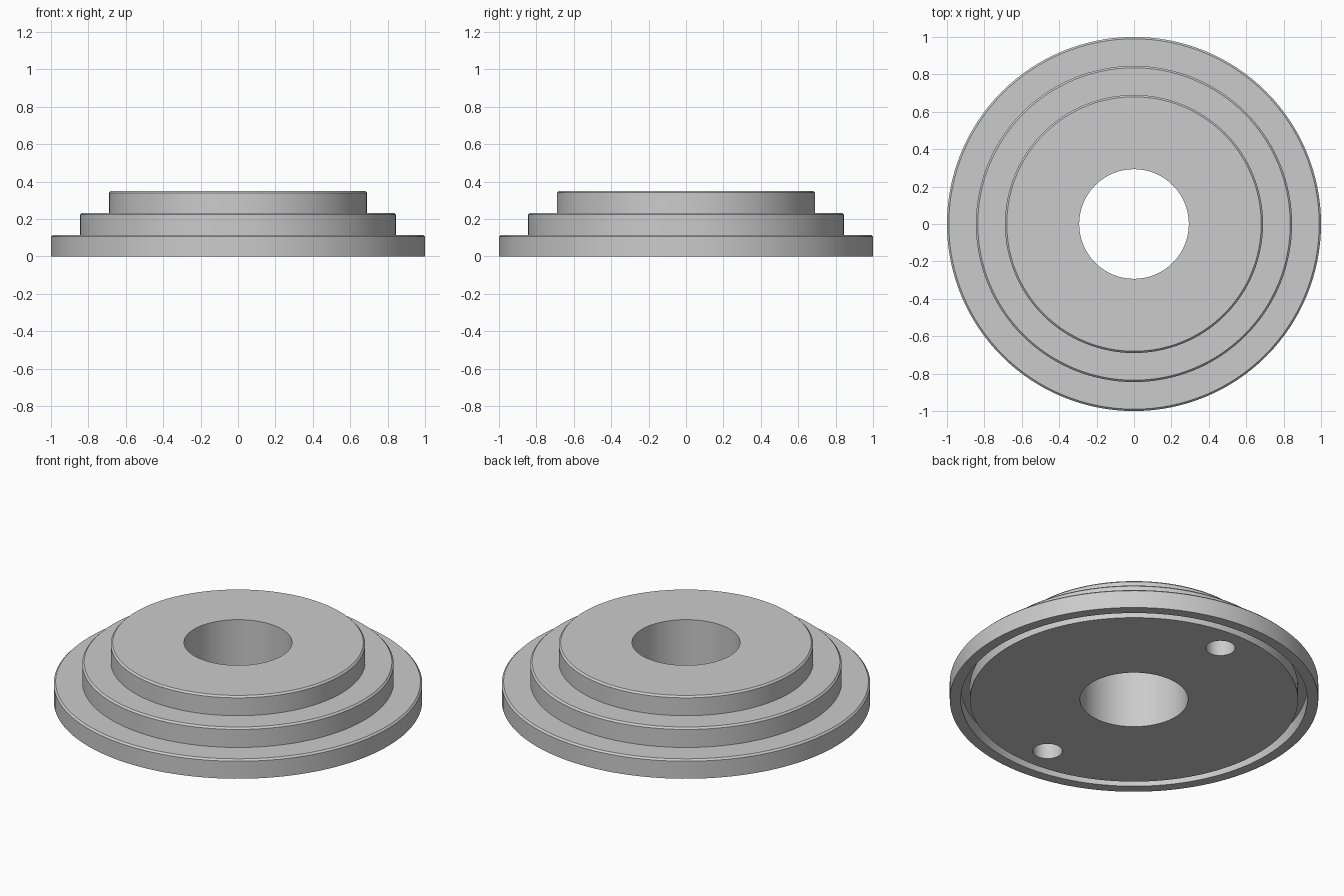
import bpy, bmesh, math

if "Cube" in bpy.data.objects:
    bpy.data.objects.remove(bpy.data.objects["Cube"])

SEGMENTS = 128
BEVEL = 0.01


def make_object(name, bm):
    mesh = bpy.data.meshes.new(name)
    bm.to_mesh(mesh)
    bm.free()
    obj = bpy.data.objects.new(name, mesh)
    bpy.context.collection.objects.link(obj)
    return obj


def lathe(name, profile):
    """Revolve a closed (radius, height) outline about z."""
    bm = bmesh.new()
    rings = []
    for i in range(SEGMENTS):
        a = 2 * math.pi * i / SEGMENTS
        rings.append([bm.verts.new((r * math.cos(a), r * math.sin(a), z))
                      for r, z in profile])
    n = len(profile)
    for i in range(SEGMENTS):
        a, b = rings[i], rings[(i + 1) % SEGMENTS]
        for j in range(n):
            k = (j + 1) % n
            bm.faces.new((a[j], b[j], b[k], a[k]))
    bmesh.ops.recalc_face_normals(bm, faces=bm.faces)
    return make_object(name, bm)


# Outline: bore, underside with ring groove, then three chamfered steps
profile = [(0.293, 0), (0.89, 0), (0.89, 0.08), (0.94, 0.08), (0.94, 0)]
steps = [(1.0, 0.0, 0.115), (0.845, 0.115, 0.233), (0.69, 0.233, 0.35)]
for radius, low, high in steps:
    profile += [(radius, low), (radius, high - BEVEL), (radius - BEVEL, high)]
profile.append((0.293, 0.35))
flange = lathe("stepped_flange", profile)

# Two blind pin holes in the underside
bm = bmesh.new()
for side in (-1, 1):
    made = bmesh.ops.create_cone(bm, cap_ends=True, segments=48,
                                 radius1=0.08, radius2=0.08, depth=0.24)
    bmesh.ops.translate(bm, verts=made["verts"], vec=(0, side * 0.73, 0))
cutter = make_object("pin_hole_cutter", bm)
cutter.hide_render = True
cutter.hide_viewport = True

cut = flange.modifiers.new("pin_holes", "BOOLEAN")
cut.operation = "DIFFERENCE"
cut.solver = "EXACT"
cut.object = cutter

# Bake the cut, then smooth the round walls and keep edges sharp
bpy.context.view_layer.objects.active = flange
flange.select_set(True)
bpy.ops.object.modifier_apply(modifier=cut.name)
bpy.data.objects.remove(cutter)
bpy.ops.object.shade_smooth_by_angle(angle=math.radians(30))
